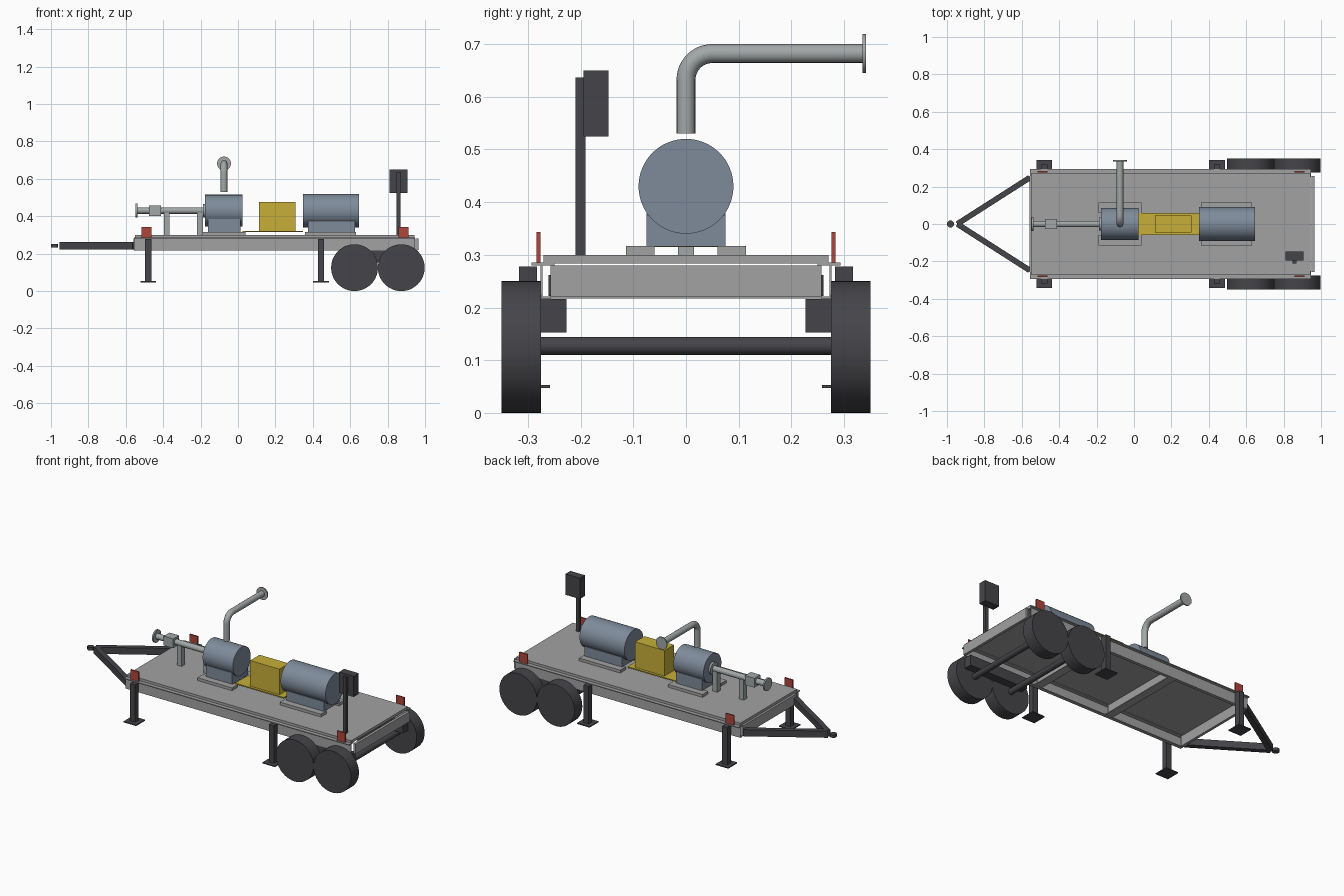
import bpy, math
from mathutils import Vector

if "Cube" in bpy.data.objects:
    bpy.data.objects.remove(bpy.data.objects["Cube"])


def material(name, rgb):
    m = bpy.data.materials.new(name)
    m.diffuse_color = (*rgb, 1)
    m.use_nodes = True
    m.node_tree.nodes["Principled BSDF"].inputs["Base Color"].default_value = m.diffuse_color
    return m


GRAY = material("steel_gray", (0.36, 0.36, 0.365))
PIPE = material("pipe_gray", (0.36, 0.385, 0.385))
BLUE = material("machine_blue", (0.21, 0.26, 0.325))
YELLOW = material("guard_yellow", (0.57, 0.43, 0.04))
DARK = material("dark_gray", (0.06, 0.06, 0.068))
RED = material("reflector_red", (0.42, 0.06, 0.045))


def finish(ob, name, mat, smooth=False):
    ob.name = name
    ob.data.materials.append(mat)
    if smooth:
        bpy.ops.object.shade_smooth_by_angle(angle=math.radians(35))
    return ob


def box(name, mat, x, y, z):
    """Box from (min, max) pairs."""
    bpy.ops.mesh.primitive_cube_add(size=1, location=[(a + b) / 2 for a, b in (x, y, z)])
    ob = bpy.context.object
    ob.scale = [b - a for a, b in (x, y, z)]
    return finish(ob, name, mat)


def cyl(name, mat, p, q, r, sides=48):
    """Cylinder between two points."""
    p, q = Vector(p), Vector(q)
    d = q - p
    bpy.ops.mesh.primitive_cylinder_add(vertices=sides, radius=r, depth=d.length, location=(p + q) / 2)
    ob = bpy.context.object
    ob.rotation_euler = d.to_track_quat('Z', 'Y').to_euler()
    return finish(ob, name, mat, True)


def span(s, a, b):
    """Side-dependent y range."""
    return tuple(sorted((s * a, s * b)))


# Deck and frame
box("deck", GRAY, (-0.55, 0.943), (-0.27, 0.27), (0.284, 0.30))
for i, x in enumerate((-0.558, -0.05, 0.44, 0.948)):
    box(f"cross_member_{i}", GRAY, (x, x + 0.016), (-0.257, 0.257), (0.22, 0.28))
    if 0 < i < 3:
        box(f"cross_member_flange_{i}", GRAY, (x - 0.017, x + 0.033), (-0.257, 0.257), (0.217, 0.222))

for s, side in ((-1, "front"), (1, "back")):
    # Side rails
    box(f"{side}_rail_web", GRAY, (-0.555, 0.945), span(s, 0.272, 0.276), (0.217, 0.284))
    box(f"{side}_rail_top", GRAY, (-0.555, 0.945), span(s, 0.25, 0.293), (0.28, 0.285))
    box(f"{side}_rail_bottom", GRAY, (-0.555, 0.945), span(s, 0.257, 0.276), (0.216, 0.221))
    # Suspension beam and wheels
    box(f"{side}_suspension", DARK, (0.55, 0.94), span(s, 0.227, 0.275), (0.153, 0.216))
    for x in (0.623, 0.873):
        cyl(f"{side}_wheel", DARK, (x, s * 0.275, 0.125), (x, s * 0.35, 0.125), 0.125)
    # Support jacks
    for x in (-0.48, 0.444):
        box(f"{side}_jack_post", DARK, (x - 0.017, x + 0.017), span(s, 0.283, 0.317), (0.05, 0.278))
        box(f"{side}_jack_foot", DARK, (x - 0.042, x + 0.042), span(s, 0.258, 0.343), (0.047, 0.053))
    # Corner reflectors
    for x in (-0.49, 0.885):
        box(f"{side}_reflector", RED, (x - 0.027, x + 0.027), span(s, 0.276, 0.284), (0.284, 0.343))
    # Drawbar arm
    a, b = Vector((-0.945, 0, 0.242)), Vector((-0.557, s * 0.248, 0.242))
    arm = box(f"{side}_drawbar", DARK, (0, 1), (0, 1), (0, 1))
    arm.location = (a + b) / 2
    arm.scale = ((b - a).length, 0.03, 0.04)
    arm.rotation_euler.z = math.atan2(b.y - a.y, b.x - a.x)

for x in (0.623, 0.873):
    cyl("axle", DARK, (x, -0.28, 0.127), (x, 0.28, 0.127), 0.017, 24)
cyl("hitch", DARK, (-0.981, 0, 0.233), (-0.981, 0, 0.251), 0.019, 24)

# Pump and motor on their bases
for name, x, bx, px, r, top in (
        ("pump", (-0.176, 0.025), (-0.16, 0.014), (-0.19, 0.04), 0.085, 0.385),
        ("motor", (0.347, 0.646), (0.374, 0.625), (0.358, 0.632), 0.09, 0.375)):
    cyl(f"{name}_body", BLUE, (x[0], 0, 0.43), (x[1], 0, 0.43), r, 64)
    box(f"{name}_base", BLUE, bx, (-0.075, 0.075), (0.316, top))
    for s in (-1, 1):
        box(f"{name}_pad", GRAY, px, span(s, 0.06, 0.114), (0.30, 0.317))

# Coupling guard
box("guard_plate", YELLOW, (0.023, 0.347), (-0.06, 0.06), (0.315, 0.321))
box("guard_box", YELLOW, (0.112, 0.308), (-0.045, 0.045), (0.32, 0.475))

# Suction pipe with valve and posts
cyl("suction_pipe", PIPE, (-0.54, 0, 0.43), (-0.17, 0, 0.43), 0.017, 32)
cyl("suction_flange", PIPE, (-0.547, 0, 0.43), (-0.538, 0, 0.43), 0.038, 32)
cyl("pump_flange", PIPE, (-0.188, 0, 0.43), (-0.176, 0, 0.43), 0.036, 32)
box("valve", PIPE, (-0.475, -0.412), (-0.028, 0.028), (0.402, 0.458))
for x in (-0.38, -0.203):
    box("pipe_post", PIPE, (x - 0.015, x + 0.015), (-0.015, 0.015), (0.30, 0.42))

# Discharge pipe with rounded elbow
X, R, Z = -0.075, 0.05, 0.682
path = [(X, 0, 0.53)]
for i in range(13):
    t = math.pi / 2 * i / 12
    path.append((X, R - R * math.cos(t), Z - R + R * math.sin(t)))
path.append((X, 0.338, Z))
curve = bpy.data.curves.new("discharge_pipe", 'CURVE')
curve.dimensions = '3D'
curve.bevel_depth = 0.018
curve.bevel_resolution = 6
curve.use_fill_caps = True
spline = curve.splines.new('POLY')
spline.points.add(len(path) - 1)
for pt, co in zip(spline.points, path):
    pt.co = (*co, 1)
pipe = bpy.data.objects.new("discharge_pipe", curve)
bpy.context.collection.objects.link(pipe)
curve.materials.append(PIPE)
cyl("discharge_flange", PIPE, (X, 0.335, Z), (X, 0.342, Z), 0.037, 32)

# Control panel on a post
box("panel_post", DARK, (0.848, 0.868), (-0.21, -0.191), (0.30, 0.637))
box("panel_box", DARK, (0.81, 0.907), (-0.195, -0.147), (0.525, 0.65))
